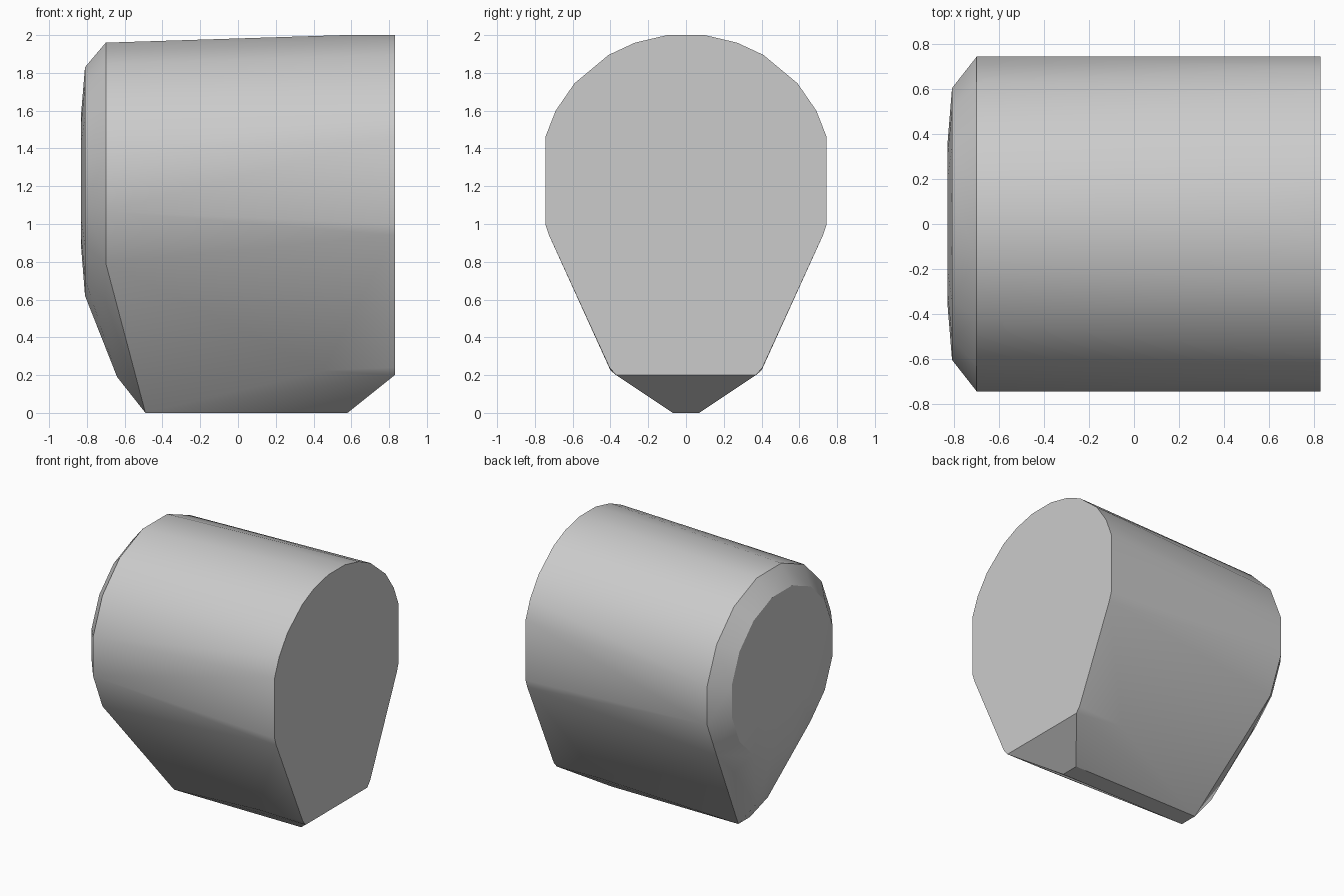
import bpy, bmesh, math

cube = bpy.data.objects.get("Cube")
if cube:
    bpy.data.objects.remove(cube, do_unlink=True)

grey = bpy.data.materials.new("plain grey")
grey.use_nodes = True
colour = (0.6, 0.6, 0.6, 1)
grey.diffuse_color = colour
grey.node_tree.nodes["Principled BSDF"].inputs["Base Color"].default_value = colour


def ring(x, radius, centre_z, sides=16):
    """Circle of points facing along x, with flats at top and sides."""
    angles = [2 * math.pi * (i + 0.5) / sides for i in range(sides)]
    r = radius / math.cos(math.pi / sides)
    return [(x, r * math.sin(a), centre_z + r * math.cos(a)) for a in angles]


def both_sides(points):
    return [(x, s * y, z) for x, y, z in points for s in (1, -1)]


# Flat end: domed top, straight cheeks, tapering to a narrow chin
flat_profile = [(0.1, 2.0), (0.27, 1.96), (0.41, 1.895), (0.59, 1.745),
                (0.69, 1.6), (0.745, 1.46), (0.745, 1.0), (0.725, 0.94),
                (0.405, 0.24), (0.37, 0.2)]
points = both_sides([(0.83, y, z) for y, z in flat_profile])

# Rounded end: three shrinking rings
points += ring(-0.70, 0.745, 1.215)
points += ring(-0.81, 0.605, 1.225)
points += ring(-0.83, 0.36, 1.23)

# Keel, lower corners and the start of the level crown
points += both_sides([(-0.49, 0.07, 0), (0.58, 0.07, 0), (-0.64, 0.07, 0.19),
                      (0.45, 0.4, 0.225), (0.56, 0.1, 2.0)])

# Wrap the sections in one convex skin
bm = bmesh.new()
for p in points:
    bm.verts.new(p)
hull = bmesh.ops.convex_hull(bm, input=bm.verts)
loose = {g for g in hull["geom_interior"] + hull["geom_unused"]
         if isinstance(g, bmesh.types.BMVert)}
bmesh.ops.delete(bm, geom=list(loose), context="VERTS")
bmesh.ops.dissolve_limit(bm, angle_limit=math.radians(0.5), verts=bm.verts, edges=bm.edges)
bmesh.ops.recalc_face_normals(bm, faces=bm.faces)
mesh = bpy.data.meshes.new("rounded_block")
bm.to_mesh(mesh)
bm.free()
mesh.materials.append(grey)

block = bpy.data.objects.new("rounded_block", mesh)
bpy.context.collection.objects.link(block)
bpy.ops.object.select_all(action="DESELECT")
block.select_set(True)
bpy.context.view_layer.objects.active = block
bpy.ops.object.shade_smooth_by_angle(angle=math.radians(30))
